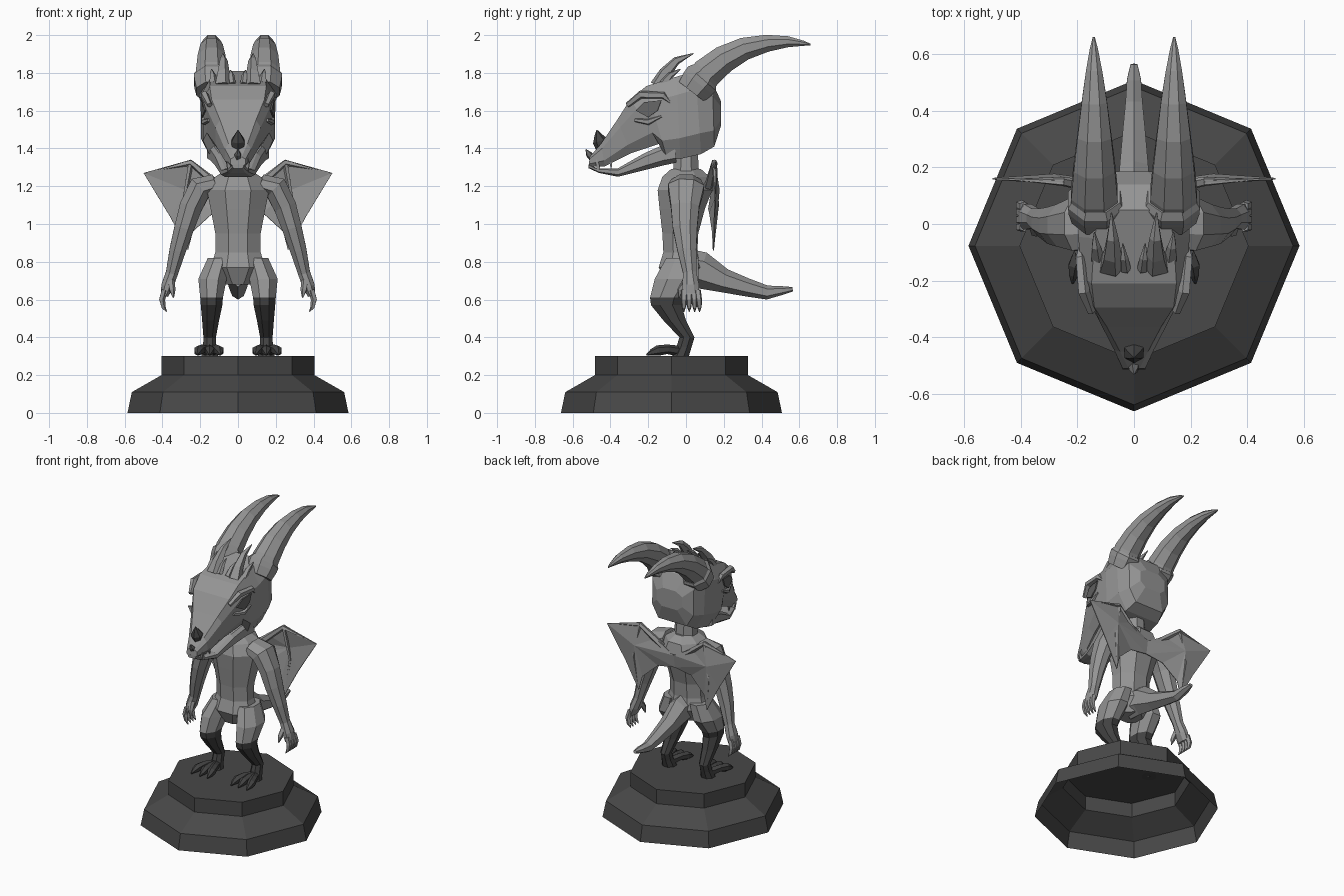
import bpy, bmesh, math
from mathutils import Vector


def material(name, v):
    m = bpy.data.materials.new(name)
    m.diffuse_color = (v, v, v, 1)
    return m


SKIN = material("grey skin", 0.30)
DARK = material("dark leg", 0.055)
STONE = material("dark stone", 0.065)
SHADE = material("mid grey eye", 0.13)


def finish(name, bm, mats, mirror=False, solid=0):
    bmesh.ops.recalc_face_normals(bm, faces=bm.faces)
    me = bpy.data.meshes.new(name)
    bm.to_mesh(me)
    bm.free()
    ob = bpy.data.objects.new(name, me)
    bpy.context.collection.objects.link(ob)
    for m in mats:
        me.materials.append(m)
    if solid:
        s = ob.modifiers.new("thickness", 'SOLIDIFY')
        s.thickness = solid
        s.offset = 0
    if mirror:
        ob.modifiers.new("mirror", 'MIRROR').use_clip = False
    return ob


def skin_rings(bm, rings, cap_a=True, cap_b=True):
    """Bridge rings of points with quads."""
    vs = [[bm.verts.new(p) for p in r] for r in rings]
    n = len(vs[0])
    for a, b in zip(vs, vs[1:]):
        for i in range(n):
            bm.faces.new((a[i], a[(i + 1) % n], b[(i + 1) % n], b[i]))
    if cap_a:
        bm.faces.new(vs[0][::-1])
    if cap_b:
        bm.faces.new(vs[-1])


def add_tube(bm, pts, n=8, flat=False, turn=0.5, cap_a=True):
    """pts: (x, y, z, radius_u, radius_v); flat keeps rings horizontal."""
    rings = []
    grow = 1 / math.cos(math.pi / n) if turn else 1
    for i, p in enumerate(pts):
        c = Vector(p[:3])
        ru, rv = p[3], p[-1]
        t = Vector((0, 0, 1))
        if not flat:
            t = Vector(pts[min(i + 1, len(pts) - 1)][:3]) - Vector(pts[max(i - 1, 0)][:3])
            t.normalize()
        u = (Vector((1, 0, 0)) - t * t.x).normalized()
        v = t.cross(u)
        angles = [(k + turn) * math.tau / n for k in range(n)]
        rings.append([c + grow * (u * ru * math.cos(a) + v * rv * math.sin(a)) for a in angles])
    skin_rings(bm, rings, cap_a)


def tube(name, pts, mat, n=8, mirror=False, **kw):
    bm = bmesh.new()
    add_tube(bm, pts, n, **kw)
    return finish(name, bm, [mat], mirror)


def tubes(name, paths, mat, n=6, mirror=True):
    bm = bmesh.new()
    for p in paths:
        add_tube(bm, p, n)
    return finish(name, bm, [mat], mirror)


def skull(name, secs, mat):
    """secs: (y_top, z_top, y_bottom, z_bottom, w_top, w_mid, w_bottom)."""
    rings = []
    for yt, zt, yb, zb, wt, wm, wb in secs:
        half = []
        for f, w in ((0, wt), (0.22, wm), (0.75, wm), (1, wb)):
            half.append((w, yt + (yb - yt) * f, zt + (zb - zt) * f))
        rings.append(half + [(-x, y, z) for x, y, z in half[::-1]])
    bm = bmesh.new()
    skin_rings(bm, rings)
    return finish(name, bm, [mat])


# Stepped octagonal plinth, hollow underneath
tube("plinth", [(0, -.077, 0, .585), (0, -.077, .11, .562), (0, -.077, .2, .405), (0, -.077, .3, .405)],
     STONE, flat=True, turn=0, cap_a=False)

# Torso, neck and tail
tube("torso", [(0, -.03, .68, .07, .07), (0, -.035, .77, .145, .11), (0, -.03, .85, .12, .09),
               (0, -.03, .95, .12, .095), (0, -.02, 1.08, .145, .12), (0, -.005, 1.18, .165, .145),
               (0, 0, 1.25, .12, .125), (0, 0, 1.29, .06, .08)], SKIN, flat=True)
tube("neck", [(0, 0, 1.25, .075, .07), (0, 0, 1.42, .06, .06)], SKIN, flat=True)
tube("tail", [(0, -.02, .77, .07, .09), (0, .08, .755, .06, .085), (0, .2, .70, .05, .055),
              (0, .32, .665, .04, .042), (0, .43, .637, .03, .032), (0, .51, .648, .025, .02),
              (0, .565, .655, .012, .01)], SKIN, n=6)

# Legs: light thighs, dark shins
leg = tube("leg", [(.10, -.02, .82, .06, .085), (.135, -.05, .71, .075, .115), (.14, -.10, .61, .06, .09),
                   (.14, -.105, .57, .057, .08), (.145, -.06, .49, .045, .06), (.15, .005, .40, .033, .04),
                   (.15, -.01, .35, .035, .04), (.15, -.03, .30, .045, .045)], SKIN, flat=True, mirror=True)
leg.data.materials.append(DARK)
for f in leg.data.polygons:
    f.material_index = int(f.center.z < .6)

# Clawed feet
tubes("toes", [[(.15, -.02, .325, .025), (.15 + d * .7, -.10, .337, .022), (.15 + d, -.15, .33, .024),
                (.15 + d * 1.1, -.18, .32, .016), (.15 + d * 1.15, -.21, .308, .003)]
               for d in (-.05, 0, .058)], DARK)

# Arms and hands
tube("arm", [(.12, 0, 1.215, .05, .08), (.20, 0, 1.19, .065, .095), (.25, -.005, 1.09, .06, .075),
             (.285, -.005, .98, .052, .065), (.32, .005, .86, .043, .05), (.35, .02, .74, .032, .035),
             (.375, .025, .67, .032, .045), (.39, .025, .62, .02, .045)], SKIN, mirror=True)
tubes("fingers", [[(.39, y, .65, .014), (.403, y * 1.1, .60, .014), (.395, y * 1.15, .56, .010),
                   (.378, y * 1.15, .535, .002)] for y in (-.01, .015, .04, .062)]
      + [[(.355, .0, .70, .016), (.348, -.03, .65, .014), (.342, -.038, .61, .003)]], SKIN, n=5)

# Wings: folded membrane fan with a leading-edge bone
bm = bmesh.new()
edge = [bm.verts.new(p) for p in ((.0, .135, 1.17), (.14, .135, 1.25), (.25, .15, 1.34), (.5, .16, 1.27),
                                  (.36, .15, 1.04), (.265, .145, .86), (.24, .14, .96), (.13, .125, 1.06),
                                  (.0, .12, 1.08))]
hub = bm.verts.new((.28, .175, 1.18))
for a, b in zip(edge, edge[1:] + edge[:1]):
    bm.faces.new((a, b, hub))
finish("wing", bm, [SKIN], True, .006)
tubes("wing_bone", [[(.10, .12, 1.2, .02), (.25, .15, 1.325, .014), (.49, .16, 1.27, .003)],
                    [(.25, .15, 1.325, .012), (.29, .165, 1.1, .008), (.267, .147, .88, .002)]], SKIN, n=5)

# Head and lower jaw
skull("head", [(-.51, 1.355, -.515, 1.305, .02, .04, .025), (-.45, 1.425, -.43, 1.305, .05, .07, .05),
               (-.365, 1.55, -.29, 1.375, .095, .12, .09), (-.295, 1.66, -.14, 1.425, .14, .165, .13),
               (-.21, 1.73, -.10, 1.345, .15, .185, .14), (-.05, 1.78, -.03, 1.345, .14, .197, .14),
               (.05, 1.81, .08, 1.37, .12, .19, .13), (.14, 1.75, .15, 1.41, .09, .16, .11),
               (.185, 1.65, .185, 1.52, .05, .10, .06)], SKIN)
skull("lower_jaw", [(-.06, 1.42, -.05, 1.325, .15, .165, .11), (-.13, 1.415, -.12, 1.31, .13, .145, .1),
                    (-.22, 1.375, -.22, 1.285, .10, .12, .09), (-.36, 1.295, -.36, 1.25, .07, .09, .07),
                    (-.47, 1.295, -.46, 1.27, .04, .055, .04), (-.515, 1.315, -.515, 1.295, .02, .03, .02)], SKIN)

# Brow ridges and eye plates
tubes("brow", [[(.150, -.31, 1.63, .012), (.178, -.24, 1.685, .018), (.19, -.12, 1.68, .016),
                (.19, -.08, 1.64, .004)],
               [(.155, -.27, 1.55, .008), (.180, -.2, 1.54, .014), (.19, -.13, 1.57, .005)]], SKIN, n=5)
bm = bmesh.new()
bm.faces.new([bm.verts.new(p) for p in ((.173, -.265, 1.60), (.188, -.2, 1.565), (.194, -.15, 1.60),
                                        (.194, -.13, 1.655), (.185, -.22, 1.645))])
finish("eye", bm, [SHADE], True, .008)

# Big swept horns with collars
tube("horn", [(.14, .05, 1.72, .085), (.14, .11, 1.80, .082), (.14, .2, 1.872, .073), (.14, .31, 1.928, .06),
              (.14, .43, 1.957, .045), (.141, .54, 1.965, .029), (.142, .62, 1.957, .014),
              (.142, .66, 1.95, .004)], SKIN, mirror=True)
tube("horn_collar", [(.135, .03, 1.70, .085), (.135, .065, 1.745, .096), (.135, .085, 1.77, .098),
                     (.135, .10, 1.785, .085)], SKIN, mirror=True)

# Small crown spikes
tubes("crown_spikes", [[(.08, -.15, 1.73, .04, .035), (.078, -.11, 1.80, .028), (.077, -.05, 1.865, .018),
                        (.08, .04, 1.903, .002)],
                       [(.03, -.16, 1.74, .016), (.035, -.12, 1.79, .012), (.04, -.07, 1.815, .002)],
                       [(.13, -.12, 1.74, .02), (.135, -.08, 1.79, .014), (.14, -.03, 1.82, .002)]], SKIN, n=5)

# Dark nose horn, snout spike and fangs
tube("nose_horn", [(0, -.44, 1.40, .032), (0, -.455, 1.44, .034), (0, -.465, 1.47, .018), (0, -.472, 1.498, .002)],
     DARK, n=6)
tube("snout_spike", [(0, -.49, 1.345, .018), (0, -.515, 1.37, .014), (0, -.53, 1.395, .002)], SHADE, n=5)
tubes("fangs", [[(.045, -.46, 1.28, .01), (.05, -.47, 1.32, .008), (.052, -.475, 1.36, .001)],
                [(.055, -.40, 1.34, .01), (.057, -.395, 1.29, .001)]], SKIN, n=4)
